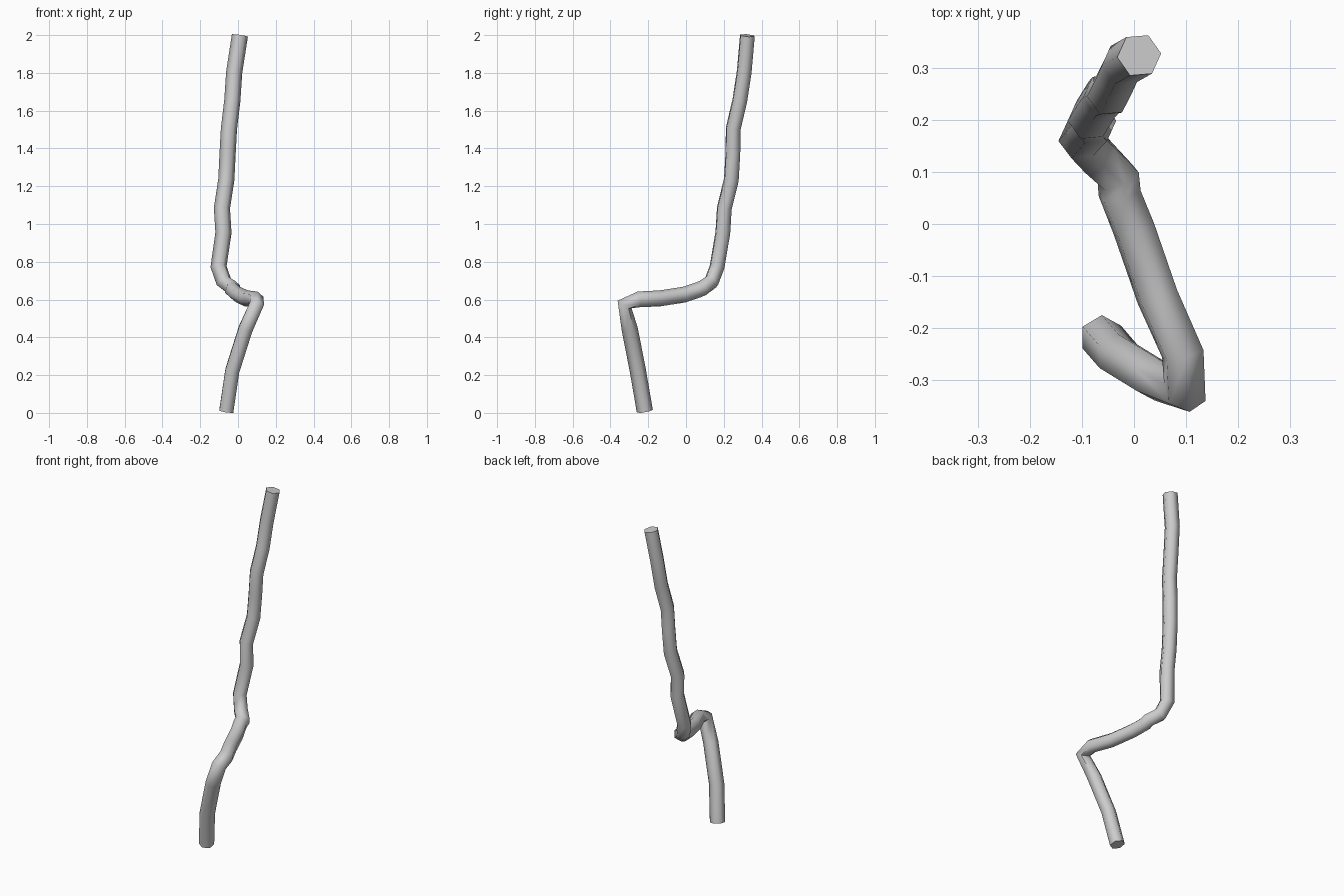
import bpy, bmesh, math
from mathutils import Vector

if "Cube" in bpy.data.objects:
    bpy.data.objects.remove(bpy.data.objects["Cube"])

# Centre line of the bent stick, from foot to tip
PATH = [Vector(p) for p in [
    (-0.062, -0.218, 0.005), (-0.03, -0.255, 0.22), (0.04, -0.298, 0.44),
    (0.098, -0.325, 0.57), (0.094, -0.25, 0.597), (0.045, -0.14, 0.602),
    (0.0, -0.01, 0.622), (-0.028, 0.06, 0.645), (-0.03, 0.09, 0.658),
    (-0.075, 0.135, 0.69), (-0.103, 0.165, 0.77), (-0.077, 0.195, 0.95),
    (-0.085, 0.203, 1.08), (-0.062, 0.24, 1.23), (-0.055, 0.248, 1.37),
    (-0.048, 0.25, 1.5), (-0.03, 0.285, 1.65), (-0.02, 0.308, 1.8),
    (0.01, 0.325, 1.994)]]
RADIUS, SIDES, TWIST = 0.043, 6, math.radians(30)


def sweep(name, pts):
    """Sweep a hexagon along the points, turning as little as possible."""
    bm = bmesh.new()
    rings = []
    prev = None
    for i, p in enumerate(pts):
        a, b = pts[max(i - 1, 0)], pts[min(i + 1, len(pts) - 1)]
        t = ((p - a).normalized() + (b - p).normalized()).normalized()
        if prev is None:
            u = Vector((1, 0, 0))
        else:
            u = prev.rotation_difference(t) @ u
        u = (u - t * u.dot(t)).normalized()
        v = t.cross(u)
        prev = t
        rings.append([bm.verts.new(p + RADIUS * (
            u * math.cos(TWIST + k * math.tau / SIDES) +
            v * math.sin(TWIST + k * math.tau / SIDES))) for k in range(SIDES)])
    for r, s in zip(rings, rings[1:]):
        for k in range(SIDES):
            n = (k + 1) % SIDES
            bm.faces.new((r[k], r[n], s[n], s[k]))
    bm.faces.new(rings[0][::-1])
    bm.faces.new(rings[-1])
    # Stand it on the floor
    low = min(w.co.z for w in bm.verts)
    bmesh.ops.translate(bm, verts=bm.verts, vec=(0, 0, -low))
    bmesh.ops.recalc_face_normals(bm, faces=bm.faces)
    mesh = bpy.data.meshes.new(name)
    bm.to_mesh(mesh)
    bm.free()
    ob = bpy.data.objects.new(name, mesh)
    bpy.context.collection.objects.link(ob)
    return ob


# Bent stick
stick = sweep("bent_stick", PATH)
bpy.context.view_layer.objects.active = stick
stick.select_set(True)
bpy.ops.object.shade_smooth_by_angle(angle=math.radians(65))
